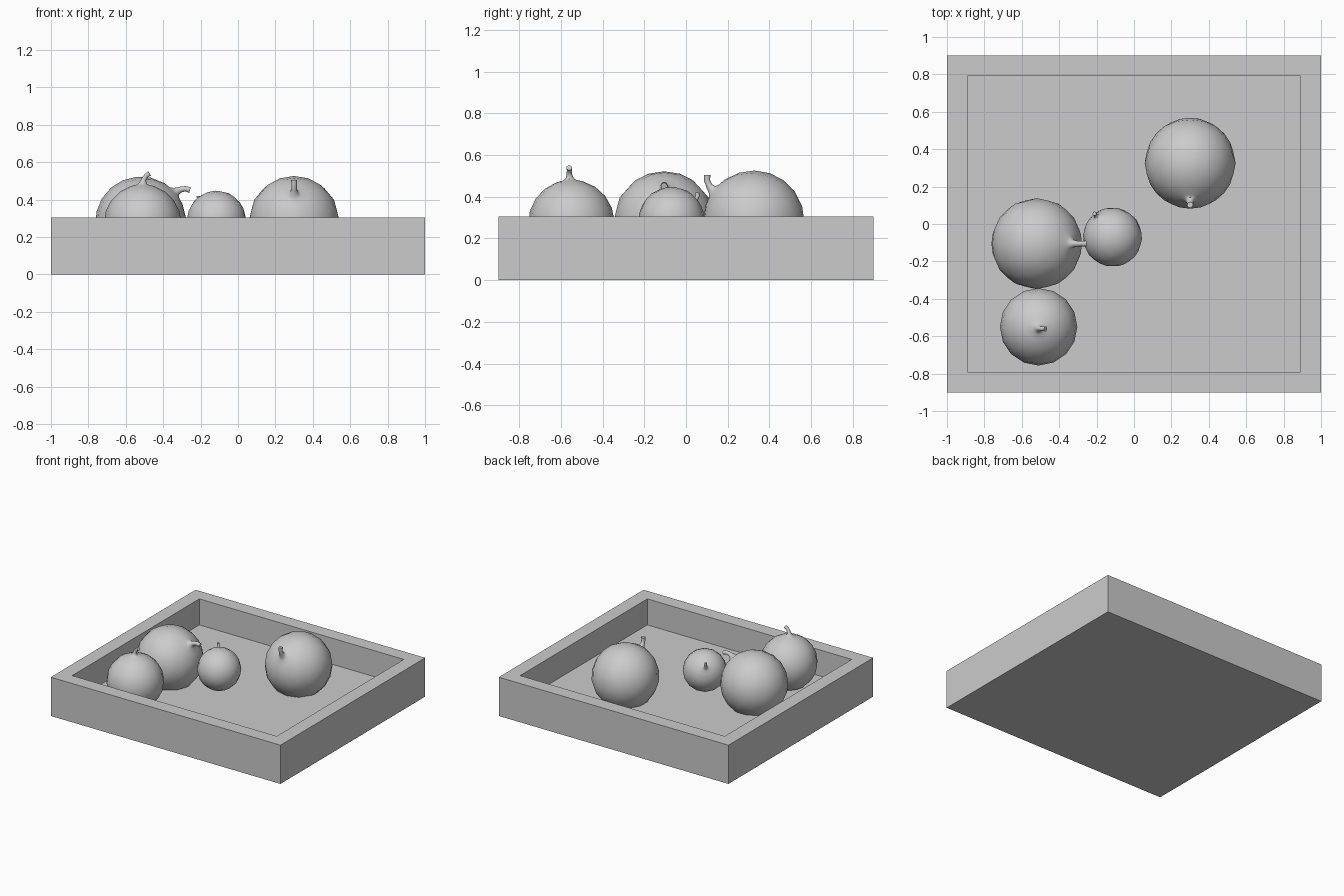
import bpy, bmesh
from math import sin, cos, pi, radians
from mathutils import Vector, Matrix

cube = bpy.data.objects.get("Cube")
if cube:
    bpy.data.objects.remove(cube, do_unlink=True)

grey = bpy.data.materials.new("plain grey")
grey.use_nodes = True
tone = (0.6, 0.6, 0.6, 1)
grey.diffuse_color = tone
grey.node_tree.nodes["Principled BSDF"].inputs["Base Color"].default_value = tone


def add_object(name, bm):
    bmesh.ops.recalc_face_normals(bm, faces=bm.faces)
    mesh = bpy.data.meshes.new(name)
    bm.to_mesh(mesh)
    bm.free()
    mesh.materials.append(grey)
    obj = bpy.data.objects.new(name, mesh)
    bpy.context.collection.objects.link(obj)
    return obj


# Tray: a block whose top is inset and pushed down to the floor
HEIGHT, FLOOR, RIM = 0.305, 0.1, 0.155
bm = bmesh.new()
bmesh.ops.create_cube(bm, size=1)
bmesh.ops.scale(bm, vec=(2, 1.8, HEIGHT), verts=bm.verts)
bmesh.ops.translate(bm, vec=(0, 0, HEIGHT / 2), verts=bm.verts)
top = max(bm.faces, key=lambda f: f.calc_center_median().z)
bmesh.ops.inset_individual(bm, faces=[top], thickness=RIM)
floor = bmesh.ops.extrude_discrete_faces(bm, faces=[top])["faces"][0]
bm.normal_update()
# walls between the rim and the lowered floor
upper_edges = [e for e in bm.edges if len(e.link_faces) == 1 and floor not in e.link_faces]
lower_edges = list(floor.edges)
for v in floor.verts:
    v.co.z = FLOOR
if upper_edges:
    bmesh.ops.bridge_loops(bm, edges=upper_edges + lower_edges)
add_object("tray", bm)

# Fruit: round body flowing into a bent stem, made of stacked rings
SIDES, STEPS = 16, 10


def fruit(name, centre, radius, axis, bend):
    rings = [(0, -cos(pi * i / STEPS), sin(pi * i / STEPS), 0) for i in range(1, STEPS)]
    # stem rings: sideways shift, height, radius, tilt in degrees
    rings += [(0, 0.985, 0.16, 0), (0.005, 1.03, 0.095, 5), (0.03, 1.12, 0.065, 22),
              (0.09, 1.22, 0.058, 38), (0.18, 1.28, 0.065, 55)]
    bm = bmesh.new()
    loops = []
    for shift, height, r, tilt in rings:
        t = radians(tilt)
        loop = []
        for k in range(SIDES):
            a = 2 * pi * k / SIDES
            loop.append(bm.verts.new((shift + r * cos(a) * cos(t), r * sin(a),
                                      height - r * cos(a) * sin(t))))
        loops.append(loop)
    for low, high in zip(loops, loops[1:]):
        for k in range(SIDES):
            n = (k + 1) % SIDES
            bm.faces.new((low[k], low[n], high[n], high[k]))
    pole = bm.verts.new((0, 0, -1))
    for k in range(SIDES):
        bm.faces.new((pole, loops[0][(k + 1) % SIDES], loops[0][k]))
    bm.faces.new(loops[-1])
    # aim the stem along the axis, with its tip leaning to the bend side
    z = Vector(axis).normalized()
    x = Vector(bend)
    x = (x - z * x.dot(z)).normalized()
    turn = Matrix((x, z.cross(x), z)).transposed().to_4x4()
    bm.transform(Matrix.Translation(centre) @ turn @ Matrix.Scale(radius, 4))
    obj = add_object(name, bm)
    bpy.ops.object.select_all(action="DESELECT")
    obj.select_set(True)
    bpy.context.view_layer.objects.active = obj
    bpy.ops.object.shade_smooth_by_angle(angle=radians(50))


UP, RIGHT = (0, 0, 1), (1, 0, 0)
fruit("back_fruit", (0.3, 0.325, 0.283), 0.243, (0, -0.8, 0.6), UP)
fruit("large_fruit", (-0.52, -0.105, 0.28), 0.243, (0.755, 0, 0.656), RIGHT)
fruit("front_fruit", (-0.51, -0.55, 0.275), 0.207, (0, -0.04, 1), RIGHT)
fruit("small_fruit", (-0.115, -0.07, 0.29), 0.158, (-0.52, 0.68, 0.52), UP)
